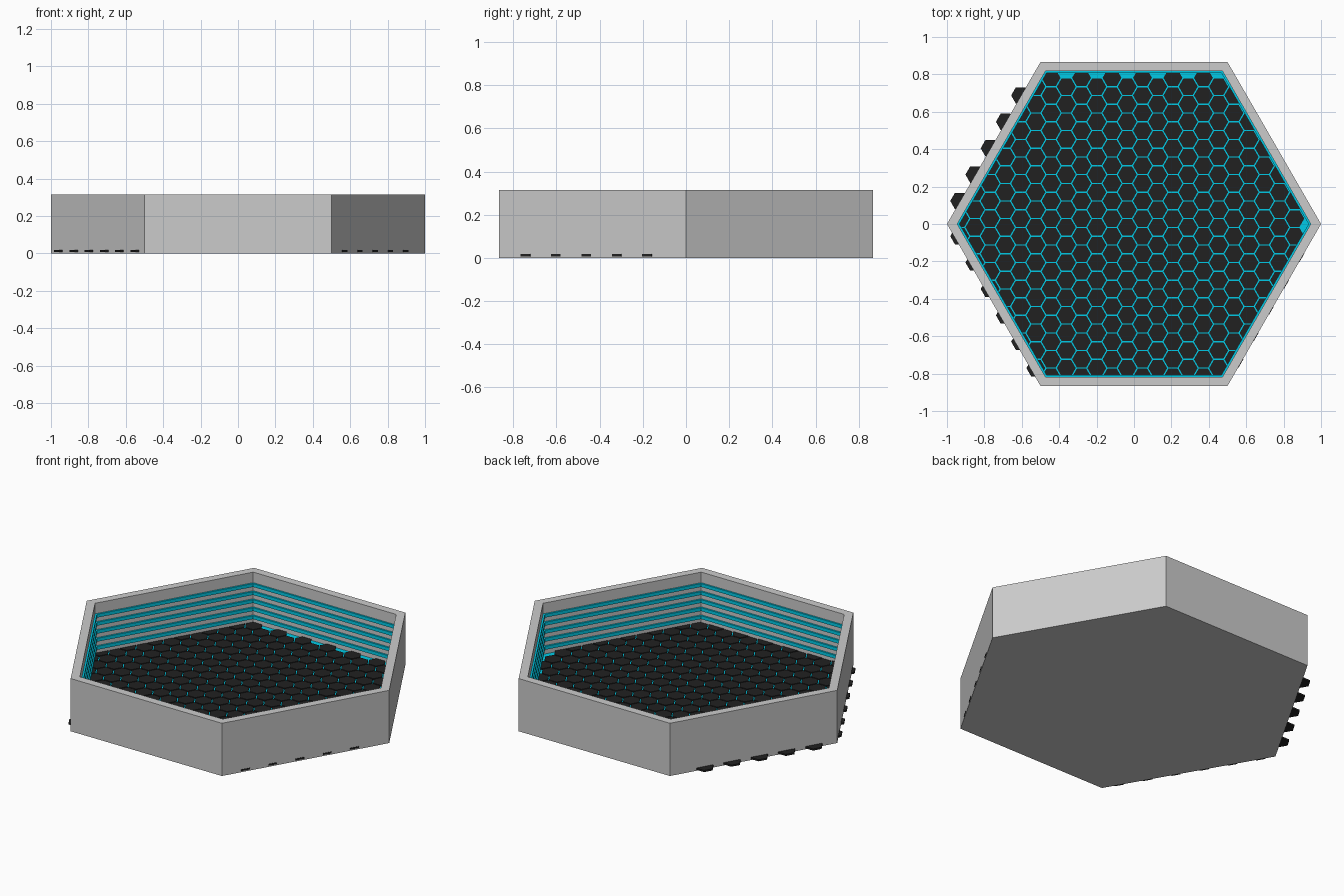
import bpy, bmesh
from math import cos, sin, pi, sqrt

if "Cube" in bpy.data.objects:
    bpy.data.objects.remove(bpy.data.objects["Cube"])


def material(name, color):
    m = bpy.data.materials.new(name)
    m.diffuse_color = color
    m.use_nodes = True
    m.node_tree.nodes["Principled BSDF"].inputs["Base Color"].default_value = m.diffuse_color
    return m


CYAN = material("cyan", (0.0, 0.6, 0.8, 1))
BLACK = material("black", (0.015, 0.015, 0.015, 1))


def finish(name, bm, mat=None):
    bmesh.ops.recalc_face_normals(bm, faces=bm.faces)
    me = bpy.data.meshes.new(name)
    bm.to_mesh(me)
    bm.free()
    ob = bpy.data.objects.new(name, me)
    bpy.context.collection.objects.link(ob)
    if mat:
        me.materials.append(mat)
    return ob


def hexagon(bm, r, z, cx=0, cy=0):
    return [bm.verts.new((cx + r * cos(i * pi / 3), cy + r * sin(i * pi / 3), z))
            for i in range(6)]


def loft(bm, rings, closed=False):
    """Join consecutive hexagon loops with quads; cap or close the ends."""
    pairs = list(zip(rings, rings[1:]))
    if closed:
        pairs.append((rings[-1], rings[0]))
    else:
        bm.faces.new(rings[0])
        bm.faces.new(rings[-1])
    for a, b in pairs:
        for i in range(6):
            j = (i + 1) % 6
            bm.faces.new((a[i], a[j], b[j], b[i]))


# Tray: base plate and raised wall in one profile
bm = bmesh.new()
profile = [(1, 0), (1, 0.315), (0.945, 0.315), (0.945, 0.006)]
loft(bm, [hexagon(bm, r, z) for r, z in profile])
finish("tray", bm)

# Glowing floor sheet under the tiles
bm = bmesh.new()
loft(bm, [hexagon(bm, 0.945, z) for z in (0.006, 0.010)])
finish("glow_floor", bm, CYAN)

# Light strips around the inner wall
for n in range(5):
    z = 0.05 + n * 0.048
    bm = bmesh.new()
    section = [(0.947, z - 0.01), (0.947, z + 0.01), (0.933, z + 0.01), (0.933, z - 0.01)]
    loft(bm, [hexagon(bm, r, h) for r, h in section], closed=True)
    finish(f"light_strip_{n + 1}", bm, CYAN)

# Honeycomb of floor tiles; the pattern sits off-centre and pokes through the wall
PITCH = 0.0543
S = sqrt(3) / 2
bm = bmesh.new()
for col in range(23):
    x = -0.932 + col * 1.5 * PITCH
    for row in range(-10, 10):
        y = 0.029 + (row + 0.5 * (col % 2)) * 2 * S * PITCH
        inside = (-0.83 < y < 0.80
                  and -x * S + y / 2 < 0.89 and -x * S - y / 2 < 0.865
                  and x * S + y / 2 < 0.83 and x * S - y / 2 < 0.845)
        if inside:
            loft(bm, [hexagon(bm, 0.0505, z, x, y) for z in (0.007, 0.017)])
finish("floor_tiles", bm, BLACK)
